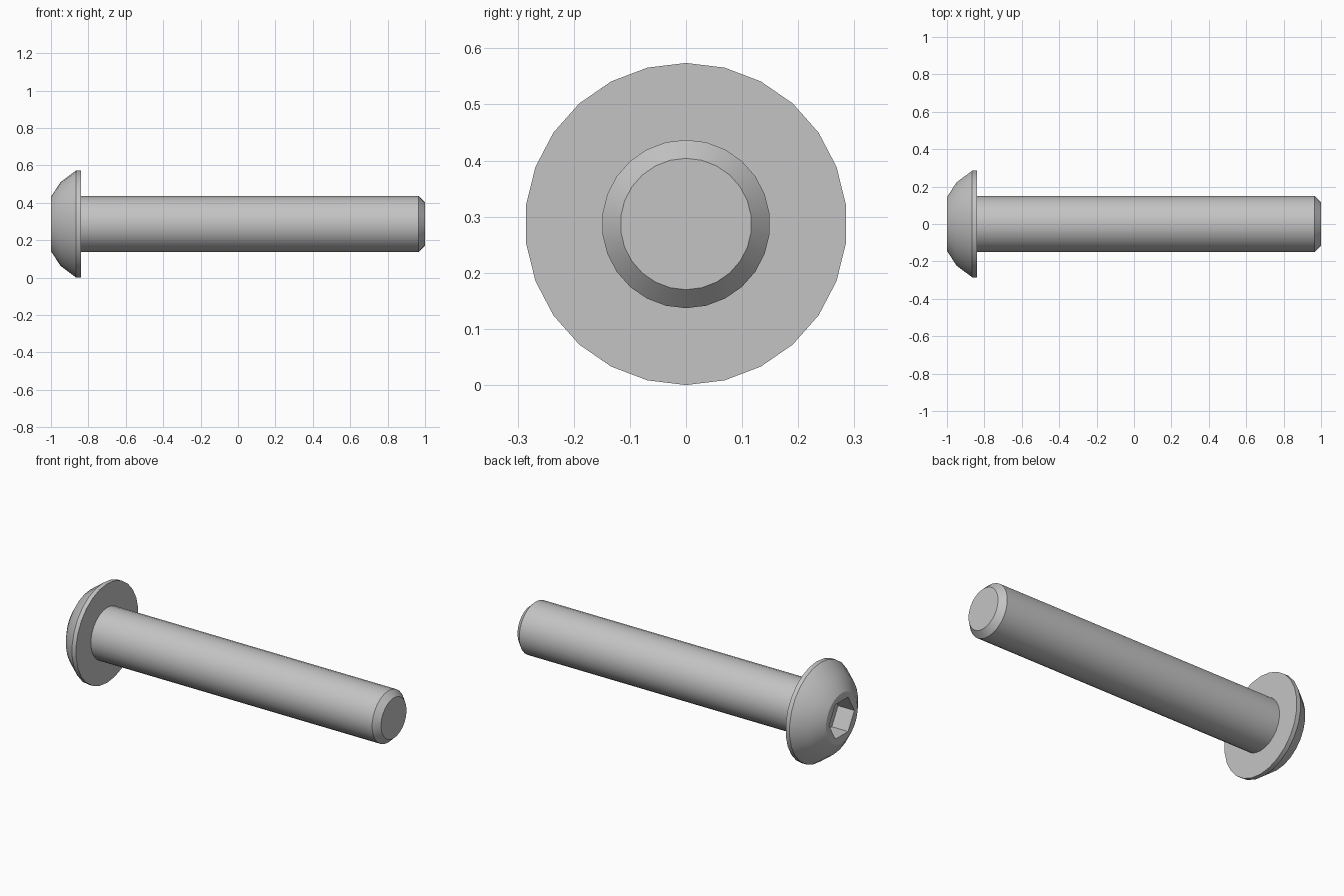
import bpy, bmesh, math
from mathutils import Vector

cube = bpy.data.objects.get("Cube")
if cube:
    bpy.data.objects.remove(cube, do_unlink=True)

SIDES = 26
HEAD_R, SHAFT_R = 0.287, 0.15
SOCKET_R, SOCKET_DEPTH = 0.2 / math.sqrt(3), 0.104

steel = bpy.data.materials.new("grey steel")
steel.use_nodes = True
GREY = (0.55, 0.55, 0.55, 1)
steel.diffuse_color = GREY
steel.node_tree.nodes["Principled BSDF"].inputs["Base Color"].default_value = GREY


def ring(bm, x, radius, sides, start):
    """Circle of vertices around the long axis."""
    angles = [start + math.tau * i / sides for i in range(sides)]
    return [bm.verts.new((x, radius * math.cos(a), HEAD_R + radius * math.sin(a)))
            for a in angles]


def skin(bm, rings):
    """Join neighbouring rings with quads."""
    for a, b in zip(rings, rings[1:]):
        n = len(a)
        for i in range(n):
            j = (i + 1) % n
            bm.faces.new((a[i], a[j], b[j], b[i]))


def loop_edges(bm, verts):
    edges = []
    for a, b in zip(verts, verts[1:] + verts[:1]):
        edges.append(bm.edges.get((a, b)) or bm.edges.new((a, b)))
    return edges


def finish(bm, name):
    bmesh.ops.recalc_face_normals(bm, faces=bm.faces)
    mesh = bpy.data.meshes.new(name)
    bm.to_mesh(mesh)
    bm.free()
    mesh.materials.append(steel)
    obj = bpy.data.objects.new(name, mesh)
    bpy.context.collection.objects.link(obj)
    bpy.ops.object.select_all(action="DESELECT")
    obj.select_set(True)
    bpy.context.view_layer.objects.active = obj
    bpy.ops.object.shade_smooth_by_angle(angle=math.radians(30))


# Domed head with a flat rim and an underside
bm = bmesh.new()
profile = [(-1, 0.145), (-0.948, 0.225), (-0.865, HEAD_R), (-0.84, HEAD_R), (-0.84, SHAFT_R)]
head = [ring(bm, x, r, SIDES, math.pi / 2) for x, r in profile]
skin(bm, head)

# Hexagonal socket sunk into the end of the dome
socket = [ring(bm, x, SOCKET_R, 6, 0) for x in (-1, -1 + SOCKET_DEPTH)]
skin(bm, socket)
bm.faces.new(socket[1])
bmesh.ops.triangle_fill(bm, use_beauty=True, normal=Vector((-1, 0, 0)),
                        edges=loop_edges(bm, head[0]) + loop_edges(bm, socket[0]))
finish(bm, "button_head")

# Plain shaft with a chamfered tip
bm = bmesh.new()
shaft = [ring(bm, x, r, SIDES, math.pi / 2)
         for x, r in ((-0.84, SHAFT_R), (0.966, SHAFT_R), (1, 0.117))]
skin(bm, shaft)
bm.faces.new(shaft[-1])
finish(bm, "shaft")
